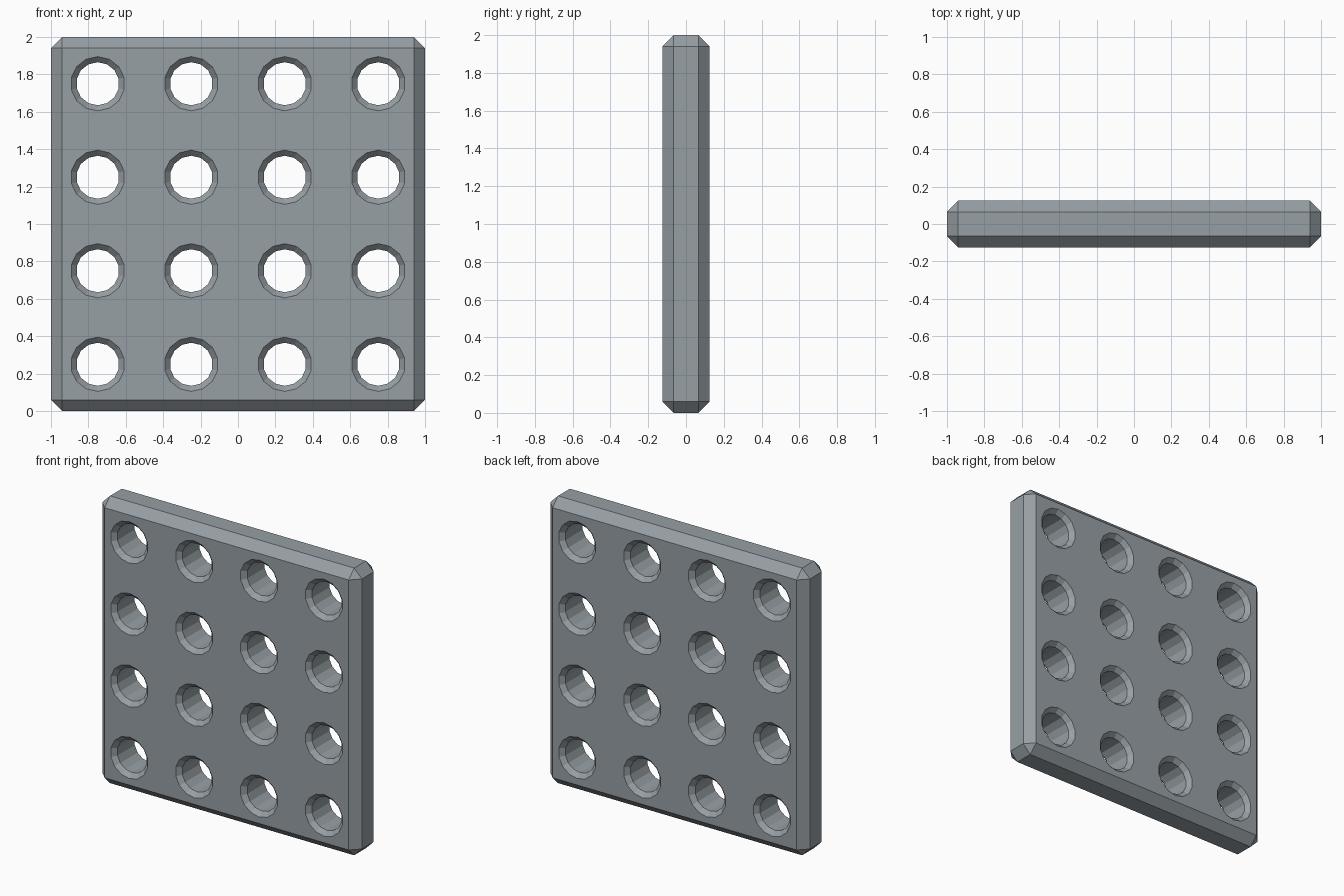
import bpy
from math import cos, pi, sin

cube = bpy.data.objects.get("Cube")
if cube:
    bpy.data.objects.remove(cube, do_unlink=True)

THICK = 0.25
CHAMFER = 0.06
SIDES = 14
HOLE_R, RIM_R, SINK = 0.115, 0.145, 0.03


def apply_modifier(obj, modifier):
    bpy.context.view_layer.objects.active = obj
    bpy.ops.object.modifier_apply(modifier=modifier.name)


def hole_cutter(x, z):
    """Solid of revolution along y: straight bore flaring at both faces."""
    half, extra = THICK / 2, 0.02
    profile = [(-half - extra, RIM_R + extra), (-half + SINK, HOLE_R),
               (half - SINK, HOLE_R), (half + extra, RIM_R + extra)]
    verts, faces = [], []
    for y, r in profile:
        for i in range(SIDES):
            a = 2 * pi * (i + 0.5) / SIDES
            verts.append((x + r * cos(a), y, z + r * sin(a)))
    for ring in range(len(profile) - 1):
        for i in range(SIDES):
            j = (i + 1) % SIDES
            a, b = ring * SIDES, (ring + 1) * SIDES
            faces.append((a + i, b + i, b + j, a + j))
    faces.append(tuple(range(SIDES)))
    faces.append(tuple(reversed(range(len(verts) - SIDES, len(verts)))))
    mesh = bpy.data.meshes.new("hole_cutter")
    mesh.from_pydata(verts, [], faces)
    mesh.materials.append(steel)
    cutter = bpy.data.objects.new("hole_cutter", mesh)
    bpy.context.collection.objects.link(cutter)
    cutter.hide_render = True
    return cutter


# Dark blue-grey metal
steel = bpy.data.materials.new("steel_grey")
steel.use_nodes = True
steel.diffuse_color = (0.31, 0.35, 0.375, 1)
steel.node_tree.nodes["Principled BSDF"].inputs["Base Color"].default_value = steel.diffuse_color

# Square plate with chamfered edges
bpy.ops.mesh.primitive_cube_add(size=1, location=(0, 0, 1))
plate = bpy.context.object
plate.name = "perforated_plate"
plate.scale = (2, THICK, 2)
bpy.ops.object.transform_apply(location=True, scale=True)
plate.data.materials.append(steel)
bevel = plate.modifiers.new("chamfer", "BEVEL")
bevel.width = CHAMFER
bevel.segments = 1
apply_modifier(plate, bevel)

# Four by four grid of countersunk through holes
for col in range(4):
    for row in range(4):
        cutter = hole_cutter(-0.75 + col * 0.5, 0.25 + row * 0.5)
        cut = plate.modifiers.new("hole", "BOOLEAN")
        cut.operation = "DIFFERENCE"
        cut.solver = "EXACT"
        cut.object = cutter
        apply_modifier(plate, cut)
        bpy.data.objects.remove(cutter, do_unlink=True)
